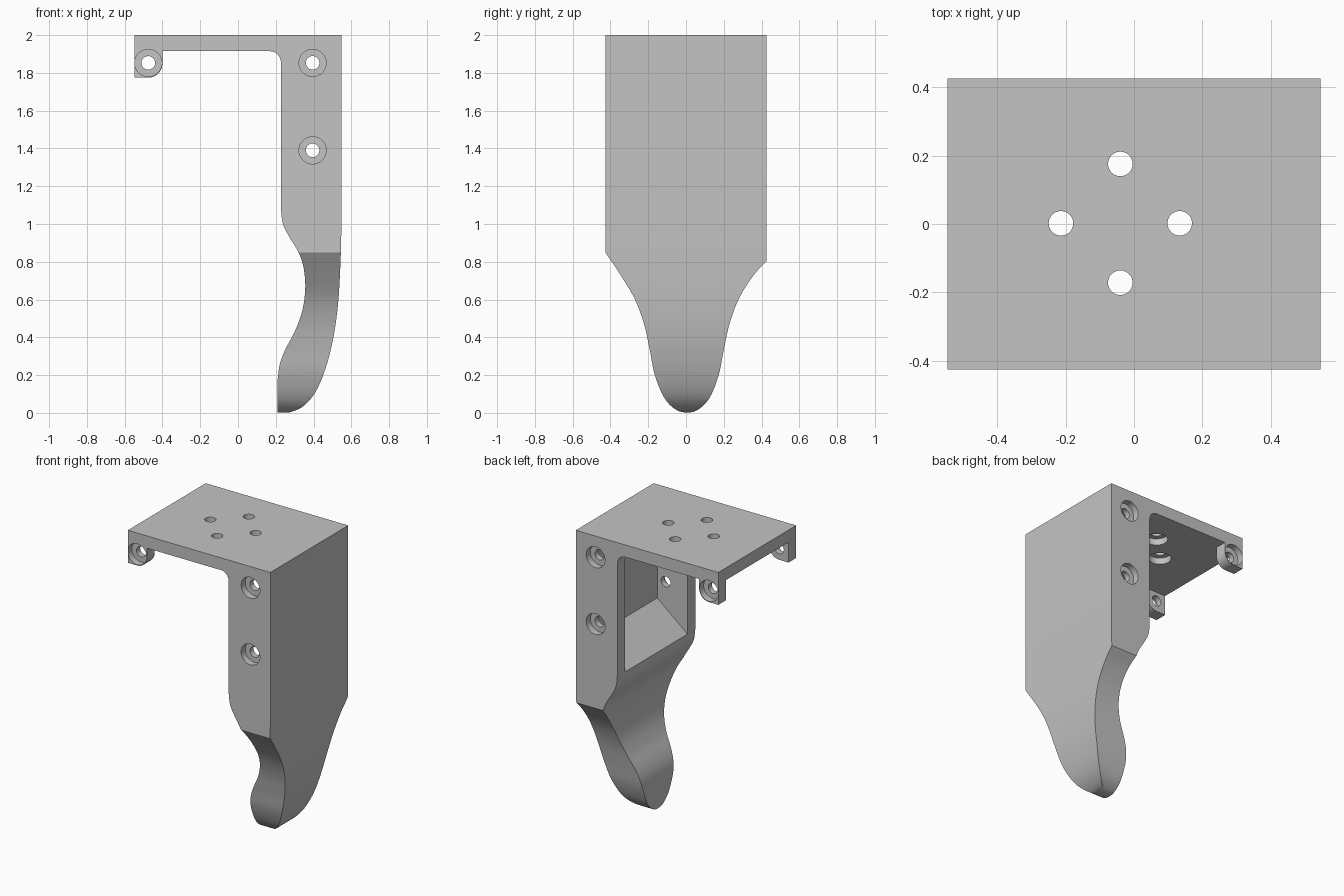
import bpy
import bmesh
from math import cos, sin, pi, radians
from mathutils import Matrix, Vector

old = bpy.data.objects.get("Cube")
if old:
    bpy.data.objects.remove(old, do_unlink=True)

grey = bpy.data.materials.new("plain grey")
grey.use_nodes = True
colour = (0.55, 0.55, 0.55, 1)
grey.diffuse_color = colour
grey.node_tree.nodes["Principled BSDF"].inputs["Base Color"].default_value = colour

HALF_X, HALF_Y, WALL = 0.547, 0.427, 0.085
UNDER = 2 - WALL          # underside of the top plate


def spline(points, steps=6):
    """Smooth curve through the given points."""
    p = [Vector(q) for q in points]
    p = [2 * p[0] - p[1]] + p + [2 * p[-1] - p[-2]]
    out = []
    for a, b, c, d in zip(p, p[1:], p[2:], p[3:]):
        for i in range(steps):
            t = i / steps
            out.append(0.5 * (2 * b + (c - a) * t + (2 * a - 5 * b + 4 * c - d) * t * t
                              + (3 * b - a - 3 * c + d) * t ** 3))
    return [tuple(q) for q in out] + [tuple(points[-1])]


def arc(cx, cz, r, start, end, steps=10):
    angles = [radians(start + (end - start) * i / steps) for i in range(steps + 1)]
    return [(cx + r * cos(a), cz + r * sin(a)) for a in angles]


def finish(name, bm):
    bmesh.ops.recalc_face_normals(bm, faces=bm.faces)
    mesh = bpy.data.meshes.new(name)
    bm.to_mesh(mesh)
    bm.free()
    mesh.materials.append(grey)
    obj = bpy.data.objects.new(name, mesh)
    bpy.context.collection.objects.link(obj)
    return obj


def prism(name, outline, half, axis):
    """Extrude an outline (horizontal, z) symmetrically along x or y."""
    bm = bmesh.new()
    place = (lambda u, z: (u, -half, z)) if axis == "y" else (lambda u, z: (-half, u, z))
    face = bm.faces.new([bm.verts.new(place(u, z)) for u, z in outline])
    extruded = bmesh.ops.extrude_face_region(bm, geom=[face])["geom"]
    move = Vector((0, 2 * half, 0)) if axis == "y" else Vector((2 * half, 0, 0))
    bmesh.ops.translate(bm, vec=move,
                        verts=[v for v in extruded if isinstance(v, bmesh.types.BMVert)])
    return finish(name, bm)


def screw_hole(name, head, inward):
    """Through bore with a wider recess for the screw head."""
    bm = bmesh.new()
    ring = 40
    inward = Vector(inward)
    turn = inward.to_track_quat("Z", "Y").to_matrix().to_4x4()
    # stepped profile: radius, depth
    rings = []
    for r, depth in ((0.072, -0.03), (0.072, 0.045), (0.036, 0.045), (0.036, 0.12)):
        rings.append([bm.verts.new((r * cos(2 * pi * i / ring), r * sin(2 * pi * i / ring), depth))
                      for i in range(ring)])
    for low, high in zip(rings, rings[1:]):
        for i in range(ring):
            j = (i + 1) % ring
            bm.faces.new((low[i], low[j], high[j], high[i]))
    bm.faces.new(rings[0])
    bm.faces.new(rings[-1])
    bmesh.ops.transform(bm, matrix=Matrix.Translation(head) @ turn, verts=bm.verts)
    return finish(name, bm)


def combine(target, tool, operation):
    mod = target.modifiers.new(operation, "BOOLEAN")
    mod.object, mod.operation, mod.solver = tool, operation, "EXACT"
    bpy.context.view_layer.objects.active = target
    bpy.ops.object.modifier_apply(modifier=mod.name)
    bpy.data.objects.remove(tool, do_unlink=True)


# Front outline: plate, end tab, leg and curved hook
inner = spline([(0.21, 0.18), (0.222, 0.26), (0.25, 0.335), (0.3, 0.43), (0.34, 0.54),
                (0.356, 0.66), (0.347, 0.77), (0.32, 0.85), (0.27, 0.935),
                (0.238, 1.0), (0.227, 1.08)])
outer = spline([(HALF_X, 0.95), (0.542, 0.78), (0.53, 0.58), (0.505, 0.4), (0.465, 0.24),
                (0.41, 0.11), (0.345, 0.035), (0.28, 0.005), (0.24, 0)])
outline = ([(0.21, 0)] + inner
           + arc(0.167, UNDER - 0.06, 0.06, 0, 90)
           + [(-0.4, UNDER)]
           + arc(-0.475, 1.85, 0.075, 0, -90)
           + [(-HALF_X, 1.775), (-HALF_X, 2), (HALF_X, 2)] + outer)
bracket = prism("bracket", outline, 0.6, "y")

# Side outline: wide sides narrowing to a rounded tip
tip = spline([(-HALF_Y, 0.85), (-0.35, 0.735), (-0.275, 0.61), (-0.225, 0.48), (-0.193, 0.34),
              (-0.165, 0.2), (-0.115, 0.08), (-0.055, 0.018), (0.007, 0.002), (0.065, 0.018),
              (0.125, 0.08), (0.173, 0.2), (0.201, 0.34), (0.233, 0.48), (0.283, 0.61),
              (0.355, 0.725), (HALF_Y, 0.805)])
combine(bracket, prism("side_outline", tip + [(HALF_Y, 2.2), (-HALF_Y, 2.2)], 1, "x"),
        "INTERSECT")

# Hollow between the two side walls, with a sloping floor
hollow = [(-1, UNDER), (0.46, UNDER), (0.46, 1.26), (0.227, 1.07), (-1, 1.07)]
combine(bracket, prism("hollow", hollow, HALF_Y - WALL, "y"), "DIFFERENCE")

# Recessed screw holes in both side walls and tabs
for side in (-1, 1):
    for x, z in ((-0.475, 1.853), (0.395, 1.853), (0.395, 1.39)):
        combine(bracket, screw_hole("wall_hole", (x, side * HALF_Y, z), (0, -side, 0)),
                "DIFFERENCE")

# Four holes through the plate, recessed from below
for i in range(4):
    x, y = -0.04 + 0.174 * cos(i * pi / 2), 0.002 + 0.174 * sin(i * pi / 2)
    combine(bracket, screw_hole("plate_hole", (x, y, UNDER), (0, 0, 1)), "DIFFERENCE")

bpy.ops.object.select_all(action="DESELECT")
bracket.select_set(True)
bpy.context.view_layer.objects.active = bracket
bpy.ops.object.shade_smooth_by_angle(angle=radians(30))
